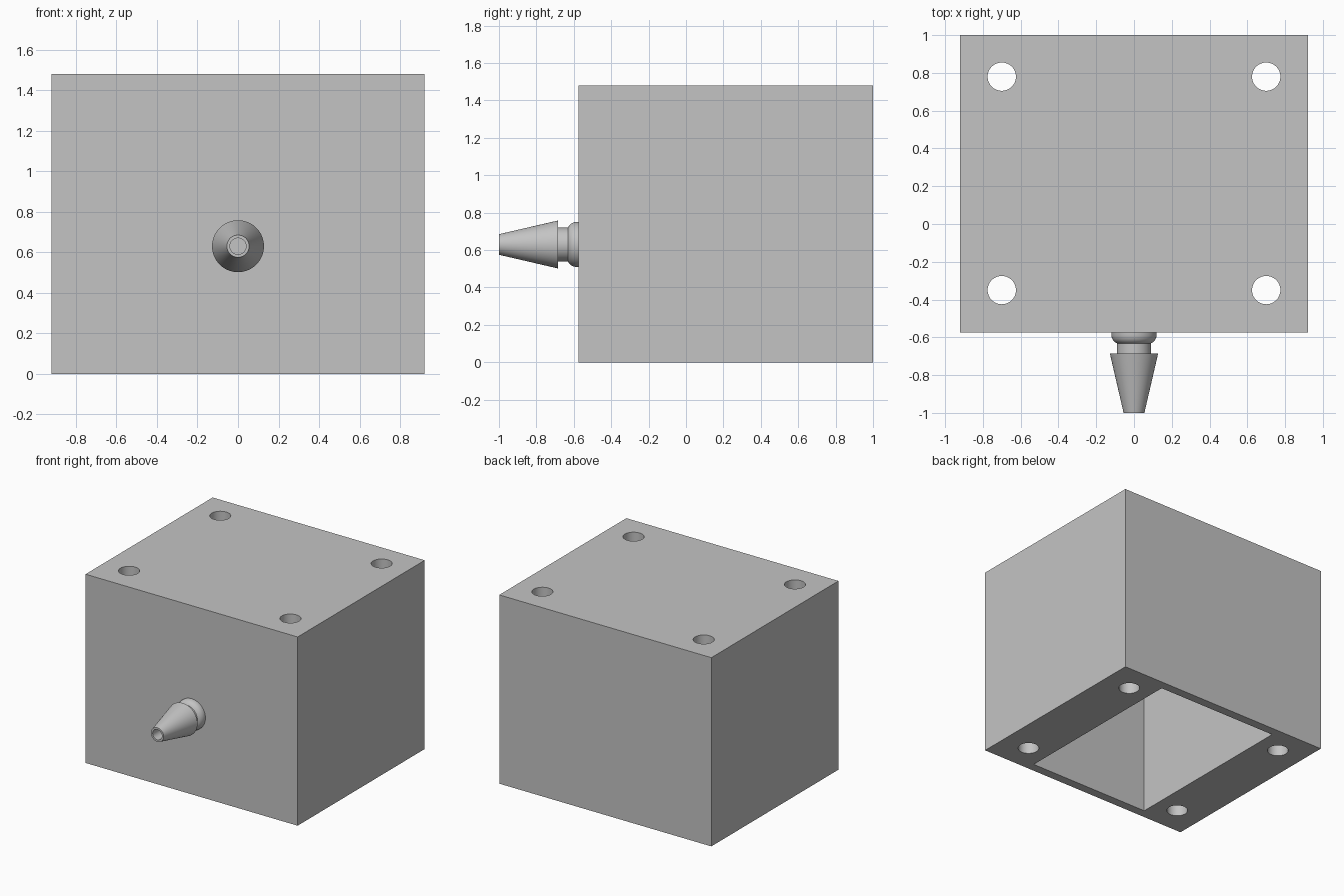
import bpy
import math

cube = bpy.data.objects.get("Cube")
if cube:
    bpy.data.objects.remove(cube, do_unlink=True)

# One grey material
GREY = (0.55, 0.55, 0.55, 1.0)
grey = bpy.data.materials.new("plain_grey")
grey.use_nodes = True
grey.diffuse_color = GREY
grey.node_tree.nodes["Principled BSDF"].inputs["Base Color"].default_value = GREY

WIDTH, HEIGHT = 0.92, 1.48          # half width, full height
FRONT, BACK = -0.575, 1.0
WALL = 0.07
NOZZLE_Z = 0.63
BORE = 0.04


def block(name, x0, x1, y0, y1, z0, z1):
    """Axis-aligned box between two corners."""
    bpy.ops.mesh.primitive_cube_add(
        size=1, location=((x0 + x1) / 2, (y0 + y1) / 2, (z0 + z1) / 2))
    ob = bpy.context.object
    ob.name = name
    ob.scale = (x1 - x0, y1 - y0, z1 - z0)
    bpy.ops.object.transform_apply(location=False, rotation=False, scale=True)
    return ob


def rod(name, radius, length, location, rotation=(0, 0, 0)):
    bpy.ops.mesh.primitive_cylinder_add(
        vertices=48, radius=radius, depth=length, location=location, rotation=rotation)
    ob = bpy.context.object
    ob.name = name
    return ob


def cut(target, cutter):
    """Subtract the cutter from the target and discard it."""
    cutter.hide_render = True
    mod = target.modifiers.new("cut", 'BOOLEAN')
    mod.operation = 'DIFFERENCE'
    mod.solver = 'EXACT'
    mod.object = cutter
    bpy.context.view_layer.objects.active = target
    bpy.ops.object.modifier_apply(modifier=mod.name)
    bpy.data.objects.remove(cutter, do_unlink=True)


def finish(ob):
    ob.data.materials.clear()
    ob.data.materials.append(grey)
    bpy.ops.object.select_all(action='DESELECT')
    ob.select_set(True)
    bpy.context.view_layer.objects.active = ob
    bpy.ops.object.shade_smooth_by_angle(angle=math.radians(25))


# Housing with a chamber open at the bottom
housing = block("housing", -WIDTH, WIDTH, FRONT, BACK, 0, HEIGHT)
cut(housing, block("chamber_cutter", -0.52, 0.52, FRONT + WALL, BACK - WALL, -0.2, 1.26))

# Four vertical bolt holes
for x in (-0.70, 0.70):
    for y in (-0.35, 0.78):
        cut(housing, rod("bolt_cutter", 0.075, 2, (x, y, HEIGHT / 2)))

# Air passage through the front wall
cut(housing, rod("passage_cutter", BORE, 0.2, (0, FRONT + 0.03, NOZZLE_Z),
                 (math.pi / 2, 0, 0)))
finish(housing)

# Hollow barbed nozzle, turned around the y axis: (radius, y)
profile = [(BORE, FRONT), (0.12, FRONT), (0.12, -0.59), (0.117, -0.603),
           (0.111, -0.615), (0.102, -0.625), (0.09, -0.632), (0.09, -0.685),
           (0.128, -0.685), (0.055, -1.0), (BORE, -1.0)]
SIDES = 64
count = len(profile)
verts, faces = [], []
for i in range(SIDES):
    a = 2 * math.pi * i / SIDES
    verts += [(r * math.cos(a), y, NOZZLE_Z + r * math.sin(a)) for r, y in profile]
    j = (i + 1) % SIDES
    for k in range(count):
        n = (k + 1) % count
        faces.append((i * count + k, i * count + n, j * count + n, j * count + k))
mesh = bpy.data.meshes.new("hose_nozzle")
mesh.from_pydata(verts, [], faces)
nozzle = bpy.data.objects.new("hose_nozzle", mesh)
bpy.context.collection.objects.link(nozzle)

# Point the nozzle's faces outward
bpy.context.view_layer.objects.active = nozzle
bpy.ops.object.select_all(action='DESELECT')
nozzle.select_set(True)
bpy.ops.object.mode_set(mode='EDIT')
bpy.ops.mesh.select_all(action='SELECT')
bpy.ops.mesh.normals_make_consistent(inside=False)
bpy.ops.object.mode_set(mode='OBJECT')
finish(nozzle)
